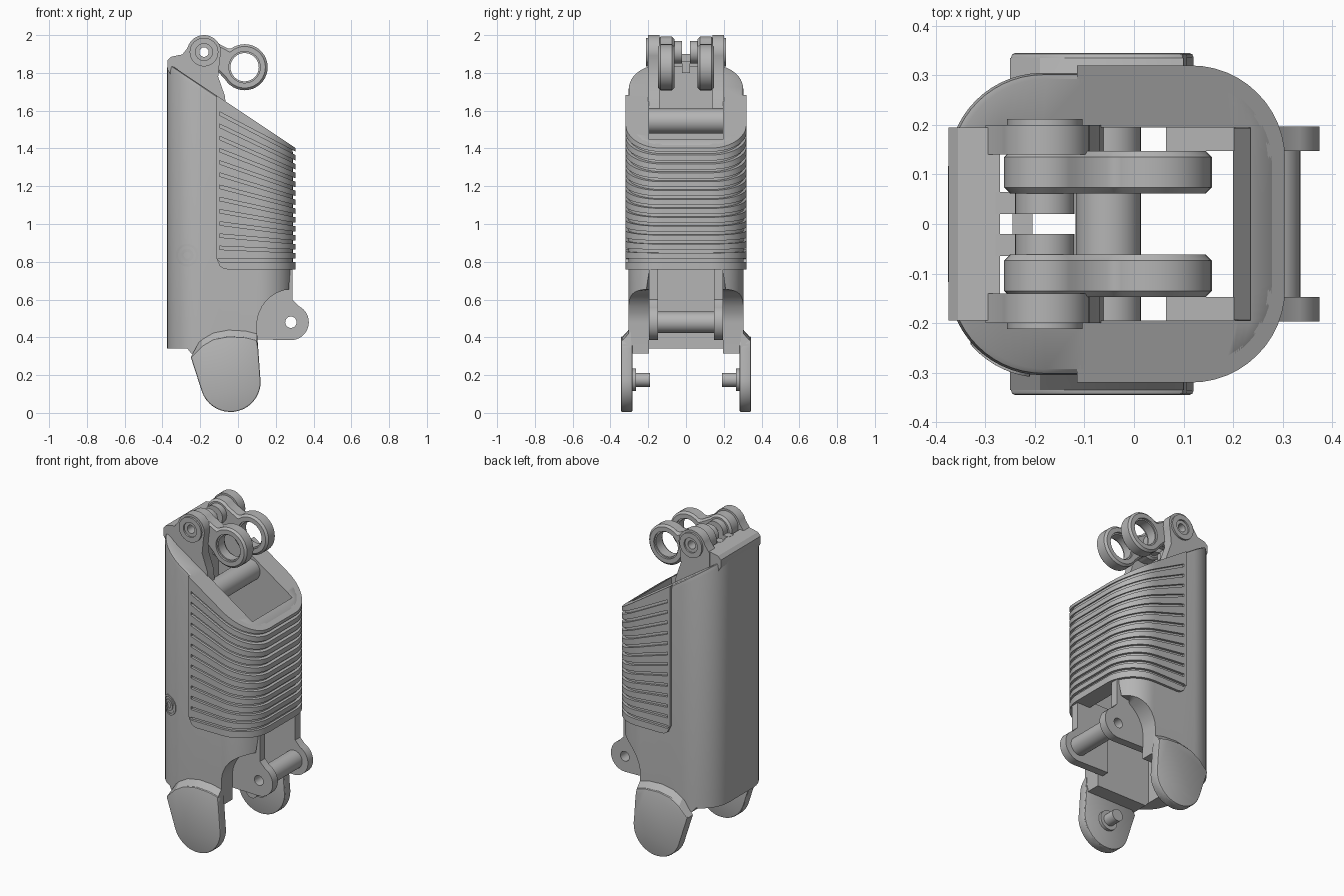
import bpy, bmesh
from math import sin, cos, radians, sqrt

cube = bpy.data.objects.get("Cube")
if cube:
    bpy.data.objects.remove(cube, do_unlink=True)

grey = bpy.data.materials.new("plain_grey")
grey.use_nodes = True
grey.diffuse_color = (0.46, 0.46, 0.46, 1)
grey.node_tree.nodes["Principled BSDF"].inputs["Base Color"].default_value = (0.46, 0.46, 0.46, 1)


def arc(cx, cy, r, a0, a1, n=12):
    steps = [radians(a0 + (a1 - a0) * i / n) for i in range(n + 1)]
    return [(cx + r * cos(a), cy + r * sin(a)) for a in steps]


def circle(cx, cy, r, n=32):
    return arc(cx, cy, r, 0, 360, n)[:-1]


def finish(name, bm):
    bmesh.ops.remove_doubles(bm, verts=bm.verts, dist=0.00001)
    bmesh.ops.recalc_face_normals(bm, faces=bm.faces)
    mesh = bpy.data.meshes.new(name)
    bm.to_mesh(mesh)
    bm.free()
    obj = bpy.data.objects.new(name, mesh)
    bpy.context.collection.objects.link(obj)
    mesh.materials.append(grey)
    return obj


def skin(name, rows, closed):
    """Tube of faces through matching closed sections; ends capped if not closed."""
    bm = bmesh.new()
    rows = [[bm.verts.new(p) for p in row] for row in rows]
    n = len(rows[0])
    for a, b in zip(rows, rows[1:] + rows[:1] if closed else rows[1:]):
        for k in range(n):
            m = (k + 1) % n
            bm.faces.new((a[k], a[m], b[m], b[k]))
    if not closed:
        bm.faces.new(rows[0])
        bm.faces.new(rows[-1])
    return finish(name, bm)


def loft(name, first, second, lo, hi):
    """Solid between two matching side outlines placed at lo and hi along y."""
    return skin(name, [[(x, lo, z) for x, z in first], [(x, hi, z) for x, z in second]], False)


def prism(name, points, lo, hi):
    return loft(name, points, points, lo, hi)


def ring(name, x, z, outer, inner, lo, hi, surface=lambda px: 0):
    """Hollow bushing along y, optionally following a curved surface."""
    rows = [[(px, y + surface(px), pz) for px, pz in circle(x, z, r)]
            for r, y in ((outer, lo), (outer, hi), (inner, hi), (inner, lo))]
    return skin(name, rows, True)


def apply(obj, mod):
    bpy.context.view_layer.objects.active = obj
    bpy.ops.object.modifier_apply(modifier=mod.name)


def drill(obj, x, z, r):
    cutter = prism("drill", circle(x, z, r), -0.5, 0.5)
    mod = obj.modifiers.new("hole", "BOOLEAN")
    mod.operation, mod.solver, mod.object = "DIFFERENCE", "EXACT", cutter
    apply(obj, mod)
    bpy.data.objects.remove(cutter, do_unlink=True)


def bevel(obj, width, segments):
    mod = obj.modifiers.new("round", "BEVEL")
    mod.width, mod.segments, mod.limit_method = width, segments, "ANGLE"
    mod.angle_limit = radians(50)
    apply(obj, mod)


def box(x0, x1, z0, z1):
    return [(x0, z0), (x1, z0), (x1, z1), (x0, z1)]


def slant(x):
    return 1.605 - 0.667 * x


def clamp(v, lo, hi):
    return max(lo, min(hi, v))


def shell_bottom(x, y):
    if x > 0 and abs(y) < 0.195:
        return 0.76
    if x > 0.1002:
        return 0.465 + sqrt(max(0, 0.19 ** 2 - (x - 0.29) ** 2))
    return 0.34 if x < -0.25 else 0.315


def shell_section(x, y):
    """Wall section from the outside, over the rounded rim, into the cavity."""
    inner_y, inner_x, foot_x = clamp(y, -0.195, 0.195), clamp(x, -0.27, 0.235), clamp(x, -0.27, 0.2)
    low, top = shell_bottom(x, y), slant(x)
    return [(x, y, low), (x, y, top - 0.03), (x * 0.988, y * 0.988, top - 0.008),
            (x * 0.96, y * 0.96, slant(x * 0.96)), (inner_x, inner_y, slant(inner_x)),
            (foot_x, inner_y, low)]


# Main shell: hollow, slanted at the top, scooped out at the lower front
half = (arc(-0.185, -0.115, 0.19, 180, 270, 14)
        + [(x, -0.305) for x in (-0.1, 0, 0.1, 0.1005, 0.104)]
        + arc(0.11, -0.125, 0.18, 270, 360, 16))
outline = half + [(x, -y) for x, y in reversed(half)]
skin("main_shell", [shell_section(x, y) for x, y in outline], True)


# Screw seat on the right rear corner
def corner_surface(x):
    return -0.115 - sqrt(0.19 ** 2 - (x + 0.185) ** 2)


ring("screw_rim", -0.27, 0.835, 0.06, 0.048, -0.005, 0.01, corner_surface)
ring("screw_collar", -0.27, 0.835, 0.034, 0.018, -0.005, 0.01, corner_surface)

# Grip: ribs wrapped round the front, fanning out towards the back edge
LEFT, RIBS, GROOVE = -0.115, 13, 0.018


def u_path(half_width, front, r, start):
    straight = [start + (front - r - start) * i / 12 for i in range(12)]
    lower = [(x, -half_width) for x in straight] + arc(front - r, r - half_width, r, 270, 360)
    return lower + [(x, -y) for x, y in reversed(lower)]


def wrap(name, start, low, high):
    """U-shaped band whose lower and upper edges follow functions of x."""
    rows = []
    for (ox, oy), (ix, iy) in zip(u_path(0.32, 0.305, 0.19, start), u_path(0.285, 0.27, 0.155, start)):
        rows.append(((ox, oy, low(ox)), (ox, oy, high(ox)), (ix, iy, high(ix)), (ix, iy, low(ix))))
    skin(name, rows, False)


def groove_z(i, x):
    t = (x - LEFT) / (0.305 - LEFT)
    left = 0.8 + (1.585 - 0.8) * i / (RIBS - 1)
    right = 0.8 + (1.365 - 0.8) * i / (RIBS - 1)
    return left + (right - left) * t


def grip_base(x):
    d = max(0, LEFT + 0.06 - x)
    return 0.76 + 0.06 - sqrt(max(0, 0.06 ** 2 - d * d))


wrap("grip_bottom_rib", LEFT, grip_base, lambda x: max(groove_z(0, x), grip_base(x) + 0.002))
for i in range(RIBS - 1):
    wrap("grip_rib", LEFT + 0.016, lambda x: groove_z(i, x) + GROOVE, lambda x: groove_z(i + 1, x))
wrap("grip_top_rib", LEFT, lambda x: groove_z(RIBS - 1, x) + GROOVE, slant)
for s in (-1, 1):
    prism("grip_edge", box(LEFT, LEFT + 0.017, 0.815, slant(LEFT + 0.017)), *sorted((0.285 * s, 0.32 * s)))

# Raised back wall between the upper lugs
prism("back_ridge", [(-0.374, 1.82), (-0.27, 1.65), (-0.27, 1.9), (-0.31, 1.895),
                     (-0.355, 1.885), (-0.374, 1.865)], -0.195, 0.195)

# Profiles of the paired parts
PX, PZ = -0.18, 1.91
lug = [(-0.3, 1.6), (-0.06, 1.6), (-0.07, 1.68), (-0.105, 1.78)] + arc(PX, PZ, 0.09, -20, 165, 20) + [(-0.3, 1.89)]
link = arc(PX, PZ, 0.082, 40, 300, 20) + arc(0.035, 1.83, 0.122, -150, 130, 28)
strap = [(0.065, 0.39)] + arc(0.28, 0.48, 0.095, -90, 65, 16) + [(0.288, 0.6), (0.288, 0.8), (0.065, 0.8)]
leg = arc(-0.04, 0.165, 0.16, -160, 10, 20) + [(0.107, 0.34), (0.1, 0.385), (0.04, 0.4), (-0.05, 0.405),
                                               (-0.13, 0.39), (-0.19, 0.355), (-0.25, 0.295)]
leg_base = [(x, z + 0.05 if z > 0.35 else z) for x, z in leg]


def pair(name, points, lo, hi, s):
    return prism(name, points, *sorted((lo * s, hi * s)))


def pair_ring(name, x, z, outer, inner, lo, hi, s):
    return ring(name, x, z, outer, inner, *sorted((lo * s, hi * s)))


for s, word in ((-1, "right"), (1, "left")):
    # Upper lug, link arm and their bushings
    drill(pair(word + "_upper_lug", lug, 0.14, 0.2, s), PX, PZ, 0.05)
    arm = pair(word + "_link_arm", link, 0.062, 0.147, s)
    bevel(arm, 0.012, 1)
    drill(arm, PX, PZ, 0.05)
    drill(arm, 0.035, 1.83, 0.083)
    pair_ring(word + "_link_bearing", 0.035, 1.83, 0.09, 0.075, 0.075, 0.135, s)
    pair_ring(word + "_pivot_bush", PX, PZ, 0.06, 0.025, 0.02, 0.202, s)
    pair_ring(word + "_pivot_boss", PX, PZ, 0.076, 0.045, 0.19, 0.212, s)
    pair(word + "_pivot_tab", box(-0.28, -0.225, 1.83, 1.9), 0.02, 0.065, s)

    # Lower front strap with its pin hole
    drill(pair(word + "_lower_strap", strap, 0.147, 0.197, s), 0.28, 0.48, 0.03)

    # Rounded foot plate, its blend into the shell and its inner stub
    bevel(pair(word + "_foot_plate", leg, 0.283, 0.345, s), 0.008, 2)
    loft(word + "_foot_blend", leg_base, leg, 0.29 * s, 0.335 * s)
    pair(word + "_foot_stub", circle(-0.04, 0.175, 0.037), 0.19, 0.29, s)
    pair(word + "_foot_collar", circle(-0.04, 0.175, 0.06), 0.265, 0.29, s)

# Cross pins and the small stop between the pivot tabs
ring("lower_pin", 0.28, 0.48, 0.056, 0.03, -0.15, 0.15)
prism("cross_bar", circle(-0.052, 1.545, 0.066), -0.197, 0.197)
prism("pivot_stop", box(-0.245, -0.205, 1.8, 1.86), -0.02, 0.02)

# Smooth the curves while keeping hard edges
bpy.ops.object.select_all(action="DESELECT")
for obj in bpy.context.scene.objects:
    if obj.type == "MESH":
        obj.select_set(True)
        bpy.context.view_layer.objects.active = obj
bpy.ops.object.shade_smooth_by_angle(angle=radians(32))
